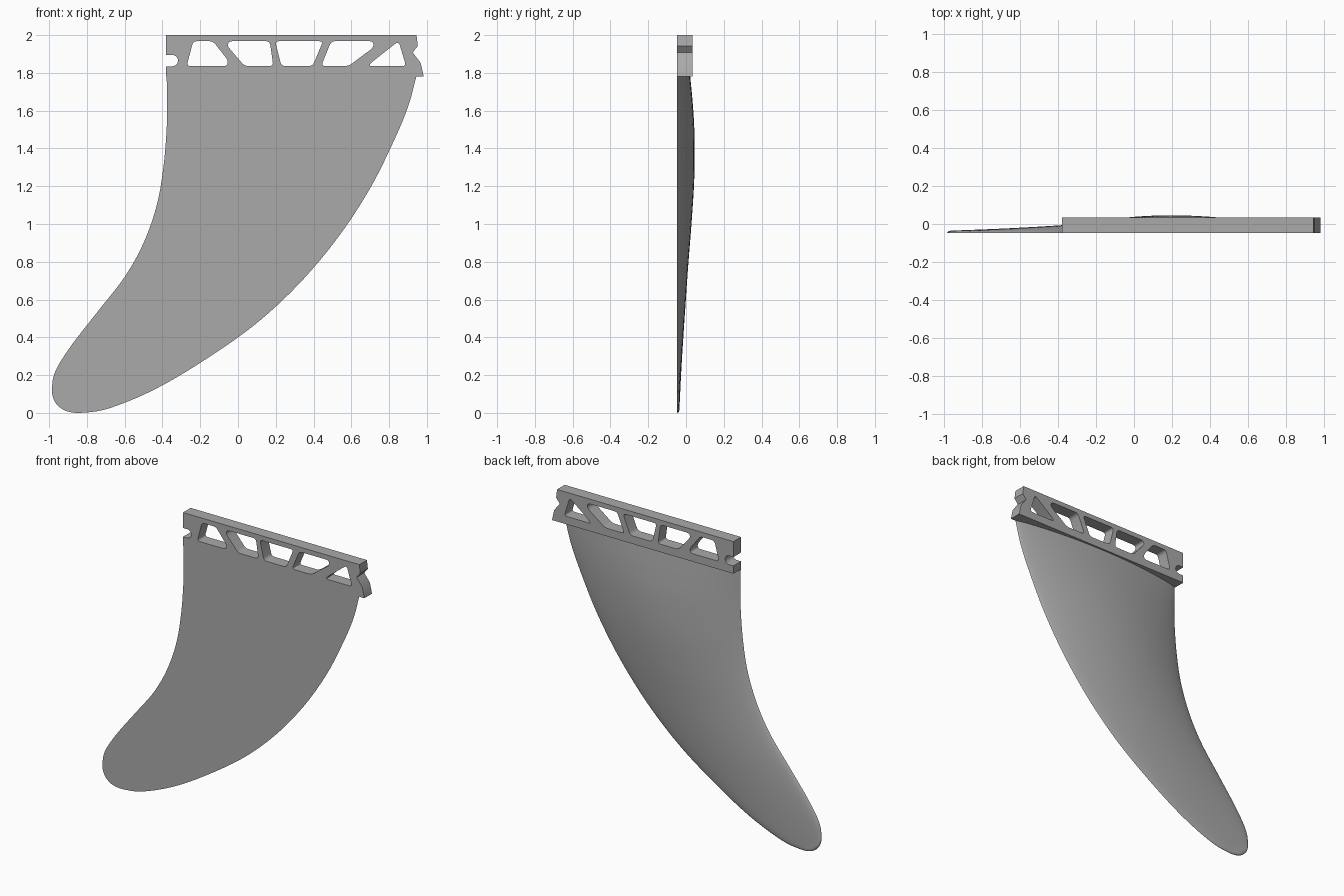
import bpy
import bmesh
import math
from mathutils import Vector

cube = bpy.data.objects.get("Cube")
if cube:
    bpy.data.objects.remove(cube, do_unlink=True)

FRONT, TAB_BACK = -0.048, 0.034
EDGE = 0.012

grey = bpy.data.materials.new("plain_grey")
grey.use_nodes = True
colour = (0.4, 0.4, 0.4, 1)
grey.diffuse_color = colour
grey.node_tree.nodes["Principled BSDF"].inputs["Base Color"].default_value = colour


def finish(obj, angle):
    obj.data.materials.clear()
    obj.data.materials.append(grey)
    bpy.ops.object.select_all(action="DESELECT")
    obj.select_set(True)
    bpy.context.view_layer.objects.active = obj
    bpy.ops.object.shade_smooth_by_angle(angle=math.radians(angle))


def catmull(p0, p1, p2, p3, t):
    return [0.5 * (2 * b + (c - a) * t + (2 * a - 5 * b + 4 * c - d) * t ** 2
                   + (3 * b - a - 3 * c + d) * t ** 3)
            for a, b, c, d in zip(p0, p1, p2, p3)]


# Fin chords, tip to root: trailing x, z, leading x, z, thickness
CHORDS = [
    (-.95, .035, -.95, .035, 0),
    (-.977, .075, -.90, .007, .013),
    (-.985, .13, -.82, .001, .014),
    (-.965, .225, -.68, .025, .017),
    (-.88, .36, -.45, .12, .023),
    (-.74, .54, -.2, .265, .033),
    (-.6, .72, .08, .46, .046),
    (-.5, .9, .32, .68, .06),
    (-.43, 1.1, .53, .93, .078),
    (-.395, 1.3, .7, 1.19, .092),
    (-.378, 1.5, .825, 1.44, .093),
    (-.375, 1.65, .9, 1.62, .084),
    (-.378, 1.784, .945, 1.784, .07),
]


def build_fin(steps=6, across=32):
    # The chord before the tip is the next one mirrored, which rounds the tip
    tx, tz, lx, lz, thick = CHORDS[1]
    last, prev = CHORDS[-1], CHORDS[-2]
    beyond = tuple(2 * a - b for a, b in zip(last, prev))
    pts = [(lx, lz, tx, tz, -thick)] + CHORDS + [beyond]
    sections = [catmull(*pts[i:i + 4], k / steps)
                for i in range(len(CHORDS) - 1) for k in range(steps)]
    sections.append(last)

    # Flat front, domed back with a small rounded edge
    bm = bmesh.new()
    rings = []
    for tx, tz, lx, lz, thick in sections:
        trail, lead = Vector((tx, FRONT, tz)), Vector((lx, FRONT, lz))
        edge = min(EDGE, thick)
        ring = []
        for j in range(across + 1):
            s = -math.cos(math.pi * j / across)
            p = trail.lerp(lead, (s + 1) / 2)
            p.y += edge * math.sqrt(max(0, 1 - s ** 8)) + (thick - edge) * (1 - s * s)
            ring.append(bm.verts.new(p))
        rings.append(ring)
    for a, b in zip(rings, rings[1:]):
        for j in range(across + 1):
            k = (j + 1) % (across + 1)
            bm.faces.new((a[j], a[k], b[k], b[j]))
    bm.faces.new(rings[-1])
    bmesh.ops.remove_doubles(bm, verts=bm.verts, dist=0.00005)
    bmesh.ops.recalc_face_normals(bm, faces=bm.faces)
    mesh = bpy.data.meshes.new("fin_blade")
    bm.to_mesh(mesh)
    bm.free()
    obj = bpy.data.objects.new("fin_blade", mesh)
    bpy.context.collection.objects.link(obj)
    finish(obj, 40)


def rounded(corners, radius, steps=5):
    """Polygon with each corner replaced by a small curve."""
    out = []
    n = len(corners)
    for i in range(n):
        a, c, b = (Vector(corners[(i + d) % n]) for d in (-1, 0, 1))
        start = c + (a - c).normalized() * min(radius, (a - c).length * 0.45)
        end = c + (b - c).normalized() * min(radius, (b - c).length * 0.45)
        for k in range(steps + 1):
            t = k / steps
            out.append(start.lerp(c, t).lerp(c.lerp(end, t), t))
    return out


def build_tab():
    # Outline with a round notch in the rear end and a stepped front end
    notch = [(-0.348 + 0.03 * math.sin(a), 1.865 - 0.03 * math.cos(a))
             for a in (math.pi * k / 12 for k in range(13))]
    outline = [(-.38, 1.782), (-.38, 1.835)] + notch + [
        (-.38, 1.895), (-.38, 2), (.945, 2), (.952, 1.943), (.925, 1.908),
        (.967, 1.853), (.983, 1.782)]

    # Openings of the truss
    top, low = 1.968, 1.836
    slots = [
        [(-.237, top), (-.132, top), (-.052, 1.865), (-.058, low), (-.272, low)],
        [(-.055, 1.95), (-.045, top), (.168, top), (.187, low), (.035, low), (-.05, 1.935)],
        [(.197, top), (.45, top), (.395, low), (.23, low)],
        [(.494, top), (.715, top), (.718, 1.935), (.585, low), (.44, low)],
        [(.85, 1.968), (.89, low), (.69, low), (.715, 1.862)],
    ]
    curve = bpy.data.curves.new("base_tab", "CURVE")
    curve.dimensions = "2D"
    curve.fill_mode = "BOTH"
    curve.extrude = (TAB_BACK - FRONT) / 2
    for loop in [outline] + [rounded(s, 0.022) for s in slots]:
        spline = curve.splines.new("POLY")
        spline.points.add(len(loop) - 1)
        for point, (x, z) in zip(spline.points, loop):
            point.co = (x, z, 0, 1)
        spline.use_cyclic_u = True
    obj = bpy.data.objects.new("base_tab", curve)
    bpy.context.collection.objects.link(obj)
    obj.rotation_euler.x = math.pi / 2
    obj.location.y = (FRONT + TAB_BACK) / 2
    bpy.ops.object.select_all(action="DESELECT")
    obj.select_set(True)
    bpy.context.view_layer.objects.active = obj
    bpy.ops.object.convert(target="MESH")
    obj = bpy.context.view_layer.objects.active

    # Weld the walls to the flat faces
    bm = bmesh.new()
    bm.from_mesh(obj.data)
    bmesh.ops.remove_doubles(bm, verts=bm.verts, dist=0.0001)
    bmesh.ops.recalc_face_normals(bm, faces=bm.faces)
    bm.to_mesh(obj.data)
    bm.free()
    finish(obj, 30)


build_fin()
build_tab()
